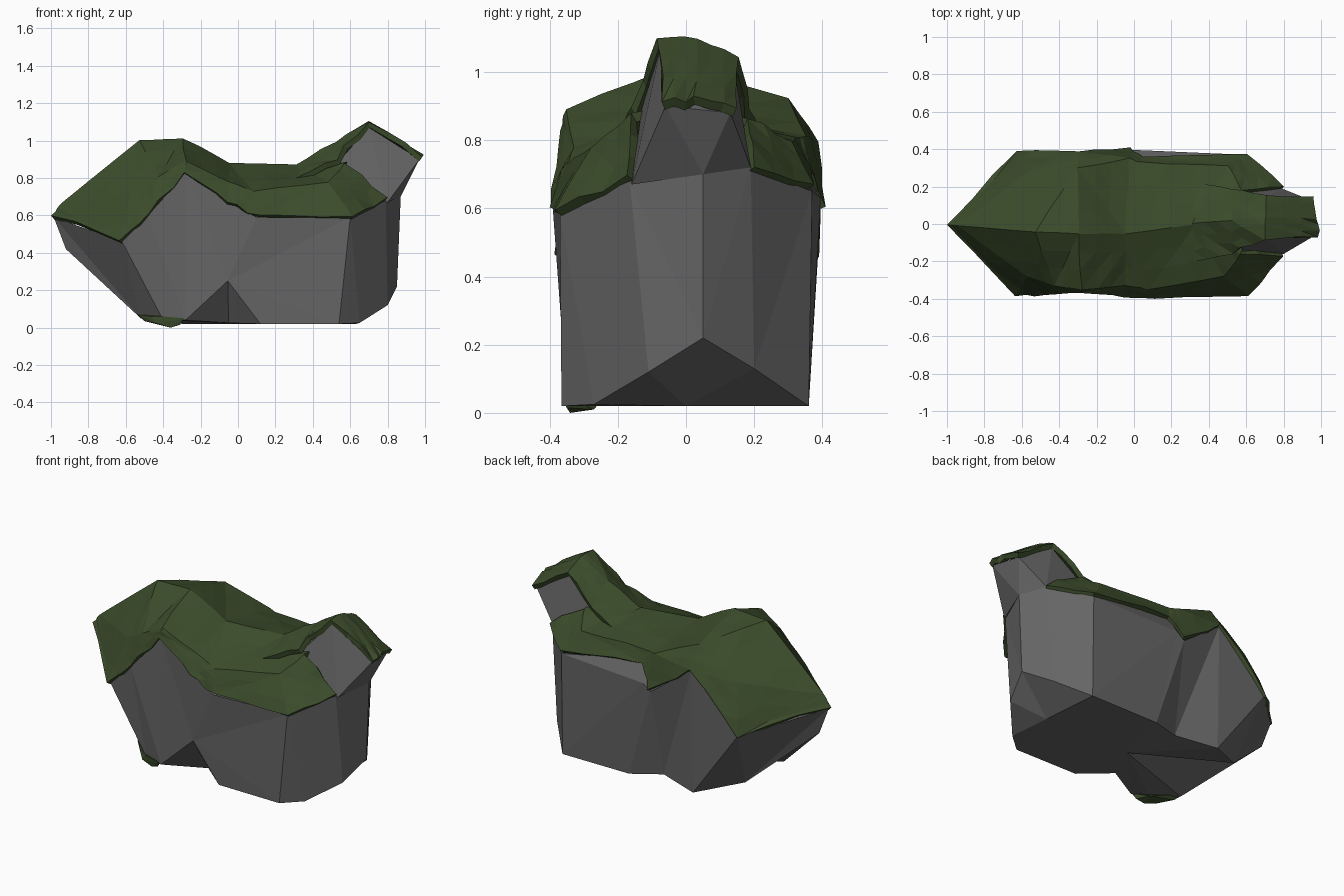
import bpy, bmesh, random
from mathutils import Vector

if "Cube" in bpy.data.objects:
    bpy.data.objects.remove(bpy.data.objects["Cube"])

random.seed(4)


def material(name, rgb):
    m = bpy.data.materials.new(name)
    m.diffuse_color = (*rgb, 1)
    m.use_nodes = True
    m.node_tree.nodes["Principled BSDF"].inputs["Base Color"].default_value = m.diffuse_color
    return m


ROCK = material("grey stone", (0.13, 0.13, 0.13))
MOSS = material("moss green", (0.044, 0.072, 0.024))


def finish(bm, name, mat):
    bmesh.ops.recalc_face_normals(bm, faces=bm.faces[:])
    me = bpy.data.meshes.new(name)
    bm.to_mesh(me)
    bm.free()
    me.materials.append(mat)
    ob = bpy.data.objects.new(name, me)
    bpy.context.collection.objects.link(ob)
    return ob


def hull(name, pts, mat):
    bm = bmesh.new()
    for p in pts:
        bm.verts.new(p)
    out = bmesh.ops.convex_hull(bm, input=bm.verts[:])
    junk = {g for g in out["geom_interior"] if isinstance(g, bmesh.types.BMVert)}
    if junk:
        bmesh.ops.delete(bm, geom=list(junk), context='VERTS')
    return finish(bm, name, mat)


def moss_sheet(bm, name, thickness):
    # roughen a sheet, make its rim ragged, and give it thickness
    bmesh.ops.triangulate(bm, faces=bm.faces[:])
    bmesh.ops.subdivide_edges(bm, edges=bm.edges[:], cuts=2, use_grid_fill=True)
    for v in bm.verts:
        a = 0.012 if v.is_boundary else 0.004
        v.co += Vector((random.uniform(-a, a), random.uniform(-a, a) * 0.5, random.uniform(-a, a)))
        v.co.x = max(-0.99, min(0.985, v.co.x))
    ob = finish(bm, name, MOSS)
    s = ob.modifiers.new("thickness", 'SOLIDIFY')
    s.thickness = thickness
    s.offset = 0
    return ob


# matching rings, from the left tip along the front, right end and back
EDGE = [(-.985, 0, .59), (-.62, -.37, .46), (-.48, -.37, .60), (-.28, -.355, .83),
        (-.05, -.375, .67), (.10, -.39, .59), (.60, -.37, .59), (.79, -.165, .68),
        (.87, .05, .70), (.79, .19, .72), (.60, .37, .65), (.02, .395, .63),
        (-.03, .395, .59), (-.30, .375, .79), (-.62, .38, .46)]
BASE = [(-.92, 0, .42), (-.52, -.22, .05), (-.40, -.33, .04), (-.28, -.36, .04),
        (-.05, -.22, .025), (.12, -.36, .02), (.54, -.365, .02), (.80, -.11, .12),
        (.85, .05, .22), (.75, .20, .13), (.60, .36, .02), (.14, .36, .02),
        (-.05, .29, .04), (-.30, .36, .02), (-.55, .20, .09)]
SHOULDER = [(-.93, -.01, .66), (-.56, -.27, .72), (-.42, -.32, .80), (-.28, -.34, .88),
            (-.05, -.32, .77), (.08, -.34, .72), (.48, -.27, .77), (.58, -.15, .86),
            (.76, .05, .76), (.58, .175, .86), (.50, .30, .78), (.03, .32, .80),
            (-.03, .34, .80), (-.30, .29, .91), (-.55, .28, .74)]
RIDGE = [(-.52, -.04, .99), (-.30, -.05, 1.0), (-.05, -.05, .865), (.33, 0, .86), (.60, .02, .90)]
TO_RIDGE = [0, 0, 1, 1, 2, 2, 3, 4, 4, 4, 3, 2, 2, 1, 0]
N = len(EDGE)

# stone body: faceted sides, a notch in the front, flat underside, sloped right end
bm = bmesh.new()
top = [bm.verts.new(p) for p in EDGE]
low = [bm.verts.new(p) for p in BASE]
notch = bm.verts.new((-.055, -.365, .25))
centre = bm.verts.new((.05, 0, .02))
centre_right = bm.verts.new((.63, 0, .02))
corner = bm.verts.new((.65, -.27, .025))
ledge = bm.verts.new((.03, .325, .75))
for i in range(N):
    j = (i + 1) % N
    t0, t1, b0, b1 = top[i], top[j], low[i], low[j]
    under = centre_right if 6 <= i <= 9 else centre
    tris = [(b1, b0, under)]
    if i == 3:
        tris += [(t0, b0, notch), (t0, notch, t1), (b0, b1, notch)]
    elif i == 4:
        tris += [(t0, notch, t1), (b0, b1, notch)]
    elif i == 5:
        tris += [(t0, notch, t1), (notch, b0, b1), (notch, b1, t1)]
    elif i == 6:
        tris = [(t0, b0, corner), (t0, corner, b1), (t0, b1, t1),
                (corner, b0, under), (b1, corner, under)]
    elif i < 8:
        tris += [(t0, b0, b1), (t0, b1, t1)]
    else:
        tris += [(t0, b0, t1), (b0, b1, t1)]
    for t in tris:
        bm.faces.new(t)
bm.faces.new((low[6], centre, centre_right))
bm.faces.new((low[10], centre_right, centre))
bm.faces.new((top[10], top[11], ledge))
bm.faces.new((top[11], top[12], ledge))
finish(bm, "stone_body", ROCK)

# moss blanket over the back of the stone, leaving a bare ledge behind
bm = bmesh.new()
rim_points = list(EDGE)
rim_points[11] = (.04, .345, .73)
rim = [bm.verts.new(p) for p in rim_points]
mid = [bm.verts.new(p) for p in SHOULDER]
ridge = [bm.verts.new(p) for p in RIDGE]
for i in range(N):
    if i in (7, 8):
        continue  # bare stone below the raised end
    j = (i + 1) % N
    a, b = ridge[TO_RIDGE[i]], ridge[TO_RIDGE[j]]
    bm.faces.new((rim[i], rim[j], mid[j], mid[i]))
    bm.faces.new((mid[i], mid[j], a) if a is b else (mid[i], mid[j], b, a))
moss_sheet(bm, "moss_blanket", 0.03)

# raised stone knob at the right end
hull("stone_knob", [(.56, -.15, .74), (.80, -.16, .67), (.87, .05, .70), (.79, .19, .72), (.56, .17, .76),
                    (.54, -.13, .89), (.70, -.075, 1.07), (.97, -.06, .90), (.94, .13, .88),
                    (.71, .14, 1.02), (.53, .16, .87)], ROCK)

# moss strip climbing over the knob, its lower end sunk into the blanket
ROWS = [[(.32, -.20, .79), (.30, 0, .85), (.32, .22, .80)],
        [(.53, -.15, .895), (.53, .02, .985), (.52, .185, .875)],
        [(.70, -.08, 1.09), (.70, .03, 1.085), (.71, .145, 1.035)],
        [(.985, -.07, .91), (.98, .03, .905), (.955, .14, .88)]]
bm = bmesh.new()
grid = [[bm.verts.new(p) for p in row] for row in ROWS]
for r in range(3):
    for c in range(2):
        bm.faces.new((grid[r][c], grid[r + 1][c], grid[r + 1][c + 1], grid[r][c + 1]))
moss_sheet(bm, "moss_on_knob", 0.03)

# small moss tuft under the front left foot
hull("moss_tuft", [(-.54, -.22, .07), (-.50, -.25, .035), (-.43, -.33, .02), (-.36, -.34, 0), (-.31, -.35, .015),
                   (-.29, -.365, .05), (-.34, -.27, .01), (-.47, -.29, .06), (-.40, -.34, .06)], MOSS)
